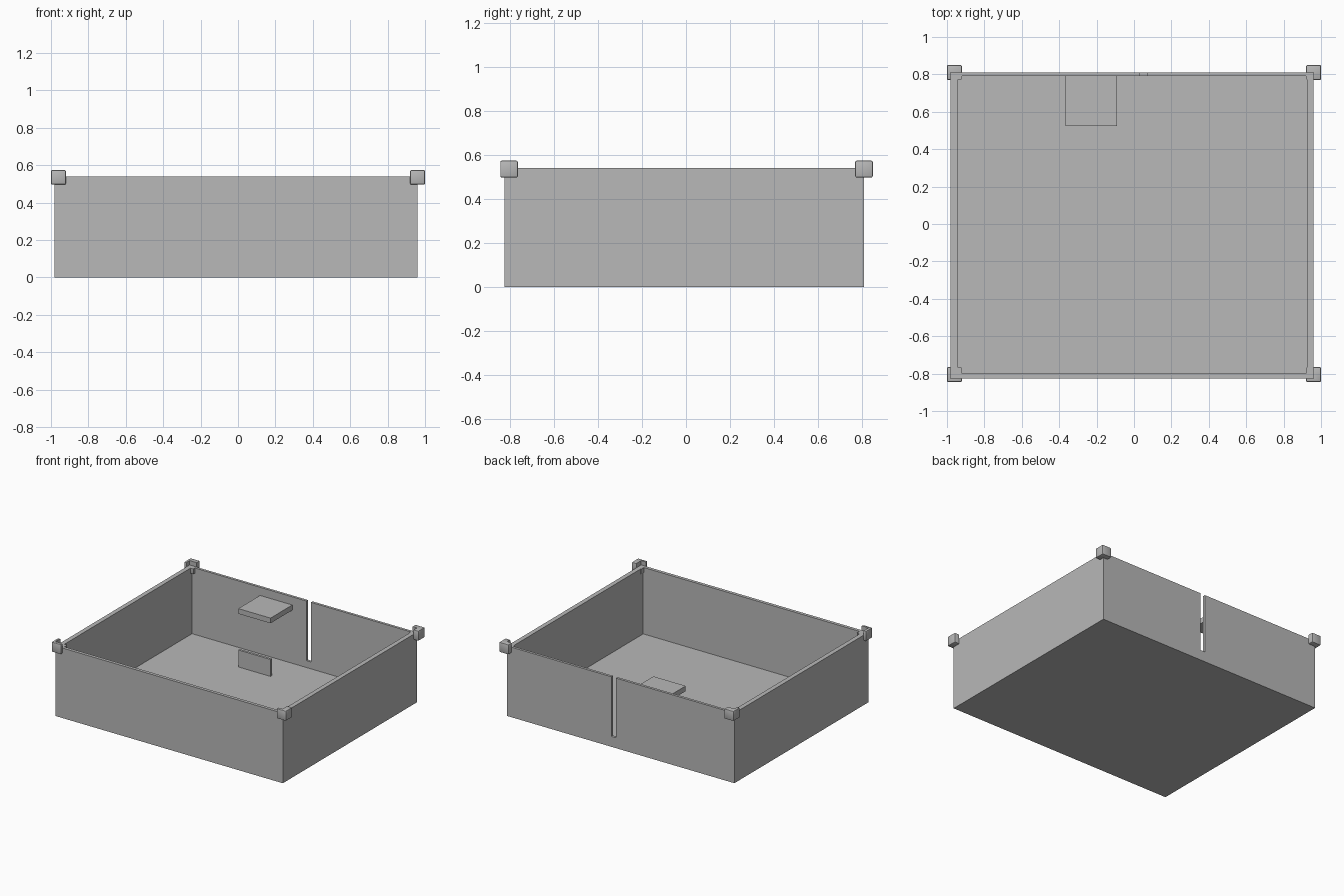
import bpy
import bmesh
from mathutils import Vector

if "Cube" in bpy.data.objects:
    bpy.data.objects.remove(bpy.data.objects["Cube"], do_unlink=True)

# Single plain grey
grey = bpy.data.materials.new("plain_grey")
COLOUR = (0.48, 0.48, 0.48, 1)
grey.diffuse_color = COLOUR
grey.use_nodes = True
grey.node_tree.nodes["Principled BSDF"].inputs["Base Color"].default_value = COLOUR


def box(name, low, high, bevel=0.0):
    """Axis-aligned box between two corners, optionally with rounded edges."""
    low, high = Vector(low), Vector(high)
    bm = bmesh.new()
    bmesh.ops.create_cube(bm, size=1)
    bmesh.ops.scale(bm, vec=high - low, verts=bm.verts)
    bmesh.ops.translate(bm, vec=(low + high) / 2, verts=bm.verts)
    if bevel:
        bmesh.ops.bevel(bm, geom=bm.edges[:], offset=bevel, segments=2,
                        profile=0.5, affect='EDGES')
    mesh = bpy.data.meshes.new(name)
    bm.to_mesh(mesh)
    bm.free()
    mesh.materials.append(grey)
    obj = bpy.data.objects.new(name, mesh)
    bpy.context.collection.objects.link(obj)
    return obj


def cut(obj, low, high):
    """Remove a box-shaped volume from an object."""
    cutter = box("cutter", low, high)
    cutter.hide_render = True
    mod = obj.modifiers.new("cut", 'BOOLEAN')
    mod.operation = 'DIFFERENCE'
    mod.solver = 'EXACT'
    mod.object = cutter
    bpy.context.view_layer.objects.active = obj
    bpy.ops.object.modifier_apply(modifier=mod.name)
    bpy.data.objects.remove(cutter, do_unlink=True)


LEFT, RIGHT, FRONT, BACK = -0.98, 0.96, -0.825, 0.81
RIM, FLOOR = 0.54, 0.027
INNER_BACK = 0.79

# Open tray with a tall slot in the back wall
tray = box("tray", (LEFT, FRONT, 0), (RIGHT, BACK, RIM))
cut(tray, (-0.945, -0.80, FLOOR), (0.925, INNER_BACK, 1))
cut(tray, (0.03, 0.7, 0.08), (0.07, 0.9, 1))

# Shelf on the back wall, with a low panel standing beneath its front edge
SHELF_L, SHELF_R, SHELF_F = -0.365, -0.09, 0.525
box("shelf", (SHELF_L, SHELF_F, 0.437), (SHELF_R, INNER_BACK, 0.477))
box("low_panel", (SHELF_L, SHELF_F, FLOOR), (SHELF_R, SHELF_F + 0.018, 0.158))

# Rounded corner blocks, notched to leave the rim clear
for side, x in (("right", -0.96), ("left", 0.96)):
    for end, y in (("front", -0.805), ("back", 0.81)):
        block = box(f"corner_block_{end}_{side}", (x - 0.04, y - 0.04, 0.497),
                    (x + 0.04, y + 0.04, 0.574), bevel=0.007)
        cut(block, (LEFT, FRONT, RIM), (RIGHT, BACK, 1))
        bpy.ops.object.select_all(action='DESELECT')
        block.select_set(True)
        bpy.context.view_layer.objects.active = block
        bpy.ops.object.shade_smooth_by_angle()
